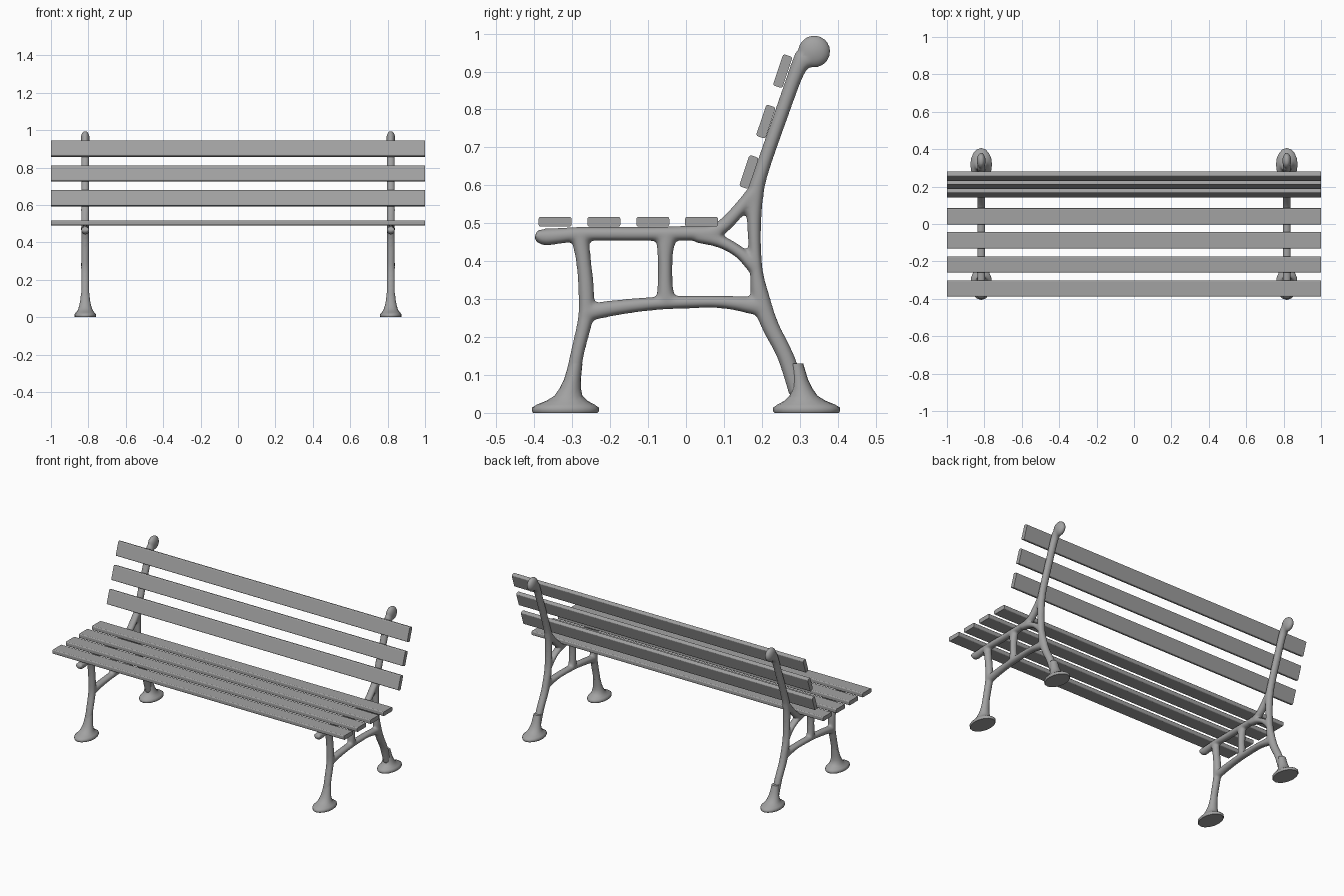
import bpy, bmesh, math
from mathutils import Vector, Matrix

cube = bpy.data.objects.get("Cube")
if cube:
    bpy.data.objects.remove(cube, do_unlink=True)

grey = bpy.data.materials.new("plain grey")
grey.use_nodes = True
colour = (0.36, 0.36, 0.36, 1)
grey.diffuse_color = colour
grey.node_tree.nodes["Principled BSDF"].inputs["Base Color"].default_value = colour

FRAME_X = 0.817
HALF_THICK = 0.022
SIDES = 16


def add_object(name, mesh):
    obj = bpy.data.objects.new(name, mesh)
    bpy.context.scene.collection.objects.link(obj)
    return obj


def finish_mesh(name, bm):
    bmesh.ops.recalc_face_normals(bm, faces=bm.faces)
    mesh = bpy.data.meshes.new(name)
    bm.to_mesh(mesh)
    bm.free()
    mesh.materials.append(grey)
    return mesh


def loft(bm, rings):
    """Skin elliptical rings given as (centre, first radius vector, second radius vector)."""
    loops = []
    for centre, u, v in rings:
        angles = [2 * math.pi * i / SIDES for i in range(SIDES)]
        loops.append([bm.verts.new(centre + u * math.cos(a) + v * math.sin(a)) for a in angles])
    for a, b in zip(loops, loops[1:]):
        for i in range(SIDES):
            j = (i + 1) % SIDES
            bm.faces.new((a[i], a[j], b[j], b[i]))
    bm.faces.new(loops[0][::-1])
    bm.faces.new(loops[-1])


def smooth_path(points, steps=5):
    """Catmull-Rom curve through (y, z, half width) points."""
    p = [Vector(q) for q in points]
    p = [2 * p[0] - p[1]] + p + [2 * p[-1] - p[-2]]
    out = []
    for a, b, c, d in zip(p, p[1:], p[2:], p[3:]):
        for k in range(steps):
            t = k / steps
            out.append(0.5 * (2 * b + (c - a) * t + (2 * a - 5 * b + 4 * c - d) * t ** 2
                              + (3 * b - a - 3 * c + d) * t ** 3))
    return out + [p[-2]]


def limb(bm, points):
    path = smooth_path(points)
    rings = []
    for i, q in enumerate(path):
        along = path[min(i + 1, len(path) - 1)] - path[max(i - 1, 0)]
        side = Vector((0, -along.y, along.x)).normalized()
        rings.append((Vector((0, q.x, q.y)), Vector((HALF_THICK, 0, 0)), side * q.z))
    loft(bm, rings)


# Cast side frame: limbs as (y, z, half width)
limbs = {
    "front leg": [(-.305, .05, .024), (-.288, .15, .018), (-.265, .25, .02),
                  (-.263, .32, .021), (-.27, .4, .02), (-.28, .465, .024)],
    "back leg and post": [(.297, .05, .025), (.262, .15, .022), (.222, .23, .023),
                          (.197, .3, .025), (.185, .38, .017), (.18, .48, .018),
                          (.182, .57, .022), (.2, .64, .019), (.245, .77, .019),
                          (.292, .9, .021), (.312, .935, .03)],
    "seat rail": [(-.396, .472, .012), (-.375, .464, .022), (-.33, .467, .021),
                  (-.27, .472, .019), (-.1, .472, .019), (.09, .475, .02)],
    "stretcher": [(-.27, .262, .024), (-.2, .275, .021), (-.1, .287, .018),
                  (0, .292, .017), (.1, .292, .017), (.2, .28, .026)],
    "middle strut": [(-.052, .29, .028), (-.055, .33, .021), (-.055, .38, .019),
                     (-.055, .42, .021), (-.052, .465, .028)],
    "lower brace": [(.03, .468, .02), (.09, .452, .017), (.14, .424, .016),
                    (.18, .385, .019)],
    "upper brace": [(.06, .475, .018), (.095, .49, .019), (.135, .53, .018),
                    (.185, .59, .018)],
}
bm = bmesh.new()
for points in limbs.values():
    limb(bm, points)

# Rounded knob at the top of the post
knob = Matrix.Translation((0, .338, .953)) @ Matrix.Diagonal((HALF_THICK + .002, .043, .043, 1))
bmesh.ops.create_uvsphere(bm, u_segments=24, v_segments=16, radius=1, matrix=knob)
frame_mesh = finish_mesh("side_frame", bm)

# Flared foot: rings as (z, y offset, half width x, half width y)
bm = bmesh.new()
foot_rings = [(0, 0, .055, .085), (.004, 0, .058, .088), (.014, 0, .058, .088),
              (.022, .001, .052, .076), (.032, .004, .043, .054), (.045, .008, .037, .037),
              (.065, .013, .031, .028), (.09, .019, .026, .022), (.13, .027, .022, .018)]
loft(bm, [(Vector((0, y, z)), Vector((hx, 0, 0)), Vector((0, hy, 0)))
          for z, y, hx, hy in foot_rings])
foot_mesh = finish_mesh("foot", bm)
for poly in foot_mesh.polygons:
    poly.use_smooth = abs(poly.normal.z) < .99

for side, x in (("left", FRAME_X), ("right", -FRAME_X)):
    frame = add_object(side + "_side_frame", frame_mesh)
    frame.location.x = x
    # Fuse the limbs into one casting with soft joints
    remesh = frame.modifiers.new("Fuse", 'REMESH')
    remesh.mode = 'VOXEL'
    remesh.voxel_size = .006
    remesh.use_smooth_shade = True
    soften = frame.modifiers.new("Soften", 'SMOOTH')
    soften.factor = .5
    soften.iterations = 6
    for end, direction in (("front", 1), ("back", -1)):
        foot = add_object(f"{side}_{end}_foot", foot_mesh)
        foot.location = (x, -.318 * direction, 0)
        foot.rotation_euler.z = 0 if direction == 1 else math.pi

# One slat board with rounded long edges, shared by seat and back
bm = bmesh.new()
bmesh.ops.create_cube(bm, size=1, matrix=Matrix.Diagonal((2, .087, .026, 1)))
long_edges = [e for e in bm.edges if abs(e.verts[0].co.x - e.verts[1].co.x) > 1]
bmesh.ops.bevel(bm, geom=long_edges, offset=.006, segments=3, profile=.5, affect='EDGES')
slat_mesh = finish_mesh("slat", bm)

for i in range(4):
    slat = add_object(f"seat_slat_{i + 1}", slat_mesh)
    slat.location = (0, -.345 + i * .1287, .504)

for i in range(3):
    slat = add_object(f"back_slat_{i + 1}", slat_mesh)
    slat.location = (0, .166 + i * .0445, .635 + i * .133)
    slat.rotation_euler.x = math.radians(71.5)
